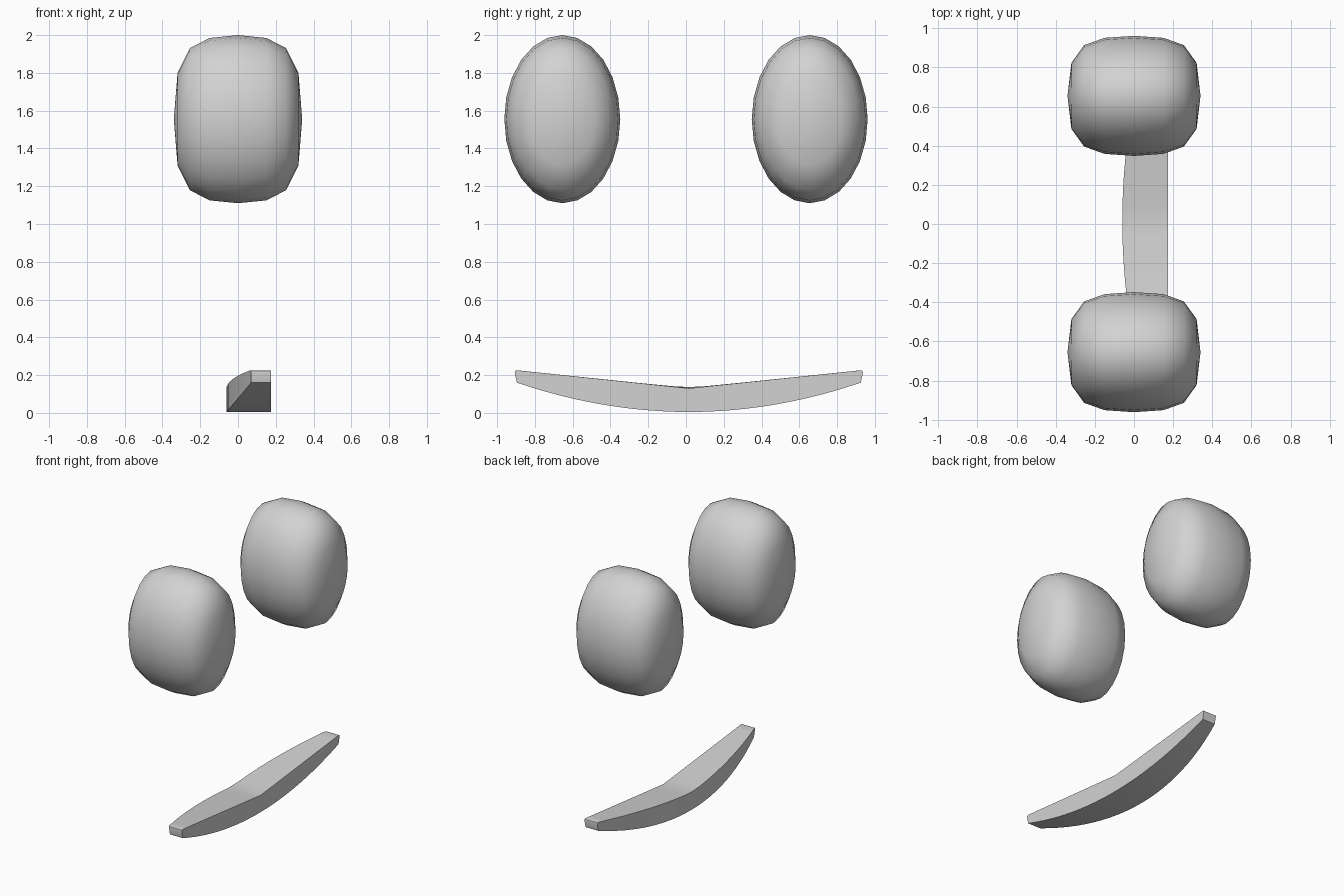
import bpy, bmesh, math

cube = bpy.data.objects.get("Cube")
if cube:
    bpy.data.objects.remove(cube, do_unlink=True)

# One light grey for every part
grey = bpy.data.materials.new("light_grey")
grey.use_nodes = True
colour = (0.65, 0.65, 0.65, 1)
grey.diffuse_color = colour
grey.node_tree.nodes["Principled BSDF"].inputs["Base Color"].default_value = colour


def finish(bm, name):
    bmesh.ops.recalc_face_normals(bm, faces=bm.faces)
    mesh = bpy.data.meshes.new(name)
    bm.to_mesh(mesh)
    bm.free()
    mesh.materials.append(grey)
    obj = bpy.data.objects.new(name, mesh)
    bpy.context.collection.objects.link(obj)
    return obj


# Eyes: a boxy profile (x, radius) turned around the x axis, stretched tall
HALF = [(0.32, 0.55), (0.255, 0.845), (0.15, 0.966)]
PROFILE = [(0.34, 0)] + HALF + [(0, 1)] + [(-x, r) for x, r in reversed(HALF)] + [(-0.34, 0)]


def eye(name, y):
    bm = bmesh.new()
    pts = [bm.verts.new((x, 0, r)) for x, r in PROFILE]
    edges = [bm.edges.new(pair) for pair in zip(pts, pts[1:])]
    bmesh.ops.spin(bm, geom=pts + edges, cent=(0, 0, 0), axis=(1, 0, 0),
                   angle=math.tau, steps=24, use_merge=False)
    bmesh.ops.remove_doubles(bm, verts=bm.verts, dist=0.001)
    for v in bm.verts:
        v.co.y *= 0.307
        v.co.z *= 0.445
    for f in bm.faces:
        f.smooth = True
    obj = finish(bm, name)
    obj.location = (0, y, 1.555)


eye("right_eye", -0.655)
eye("left_eye", 0.655)

# Mouth: sections along y, bowed underneath and at the back, flat in front
FRONT_X, STEPS = 0.175, 24
bm = bmesh.new()
sections = []
for i in range(STEPS + 1):
    t = 2 * i / STEPS - 1
    back_x = -0.06 + 0.13 * t * t
    bottom = 0.005 + 0.155 * t * t
    low_y, top_y = 0.015 + 0.91 * t, 0.015 + 0.925 * t
    corners = [
        (back_x, low_y, bottom),
        (FRONT_X, low_y, bottom),
        (FRONT_X, top_y, 0.13 + 0.097 * abs(t)),
        (back_x, top_y, 0.13 + 0.097 * math.sqrt(t * t + 0.005)),
    ]
    sections.append([bm.verts.new(c) for c in corners])
for a, b in zip(sections, sections[1:]):
    for k in range(4):
        n = (k + 1) % 4
        bm.faces.new((a[k], a[n], b[n], b[k]))
for s in (sections[0], sections[-1]):
    bm.faces.new(s)

# Soften the upper edge at both tips
tips = [bm.edges.get((s[2], s[3])) for s in (sections[0], sections[-1])]
bmesh.ops.bevel(bm, geom=tips, offset=0.015, segments=2, affect='EDGES', profile=0.5)
mouth = finish(bm, "mouth")
bpy.context.view_layer.objects.active = mouth
mouth.select_set(True)
bpy.ops.object.shade_smooth_by_angle(angle=math.radians(30))
